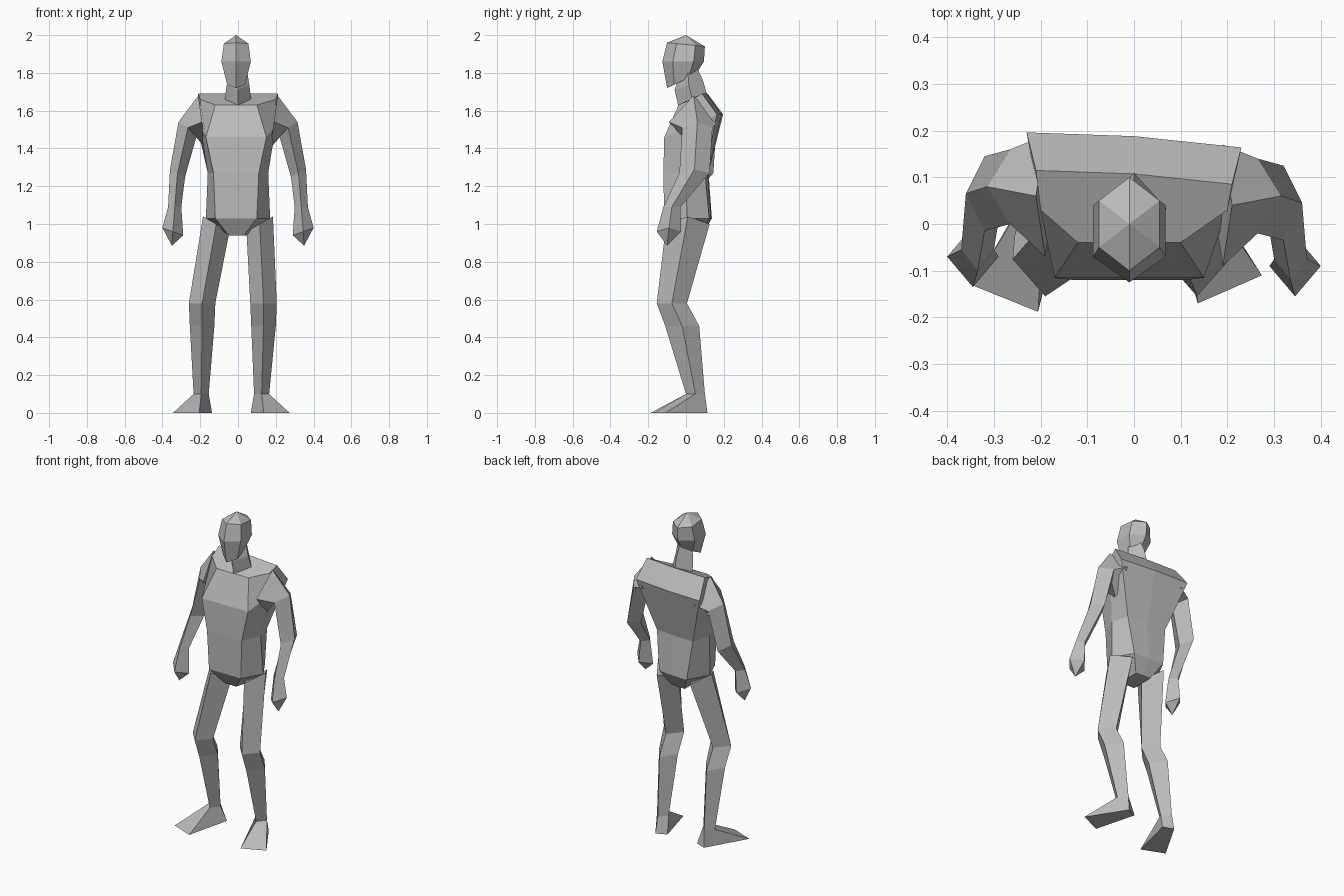
import bpy
import bmesh
from math import sin, cos, tau
from mathutils import Vector

cube = bpy.data.objects.get("Cube")
if cube:
    bpy.data.objects.remove(cube)

GREY = (0.5, 0.5, 0.5, 1)
material = bpy.data.materials.new("plain grey")
material.use_nodes = True
material.diffuse_color = GREY
shader = material.node_tree.nodes["Principled BSDF"]
shader.inputs["Base Color"].default_value = GREY


def ring(sides, x, y, z, width, depth, lift=0, pitch=0):
    """Polygon starting at the front; lift raises the outer side, pitch the back."""
    points = []
    for k in range(sides):
        across, along = sin(tau * k / sides), -cos(tau * k / sides)
        points.append(Vector((x + width * across,
                              y + depth * along,
                              z + lift * across + pitch * along)))
    return points


def torso_ring(z, front, back, chest, side, rear, rise=0):
    """Seven points from half widths: flat front, pointed sides, back with a spine."""
    lean, twist = -.01, .07
    middle = (front + back) / 2
    right = [Vector((lean - chest, front, z)),
             Vector((-side, middle, z + rise / 2)),
             Vector((-rear, back + twist * rear, z + rise))]
    spine = Vector((0, back + twist * rear / 2, z + rise))
    left = [Vector((rear, back - twist * rear, z + rise)),
            Vector((side, middle, z + rise / 2)),
            Vector((lean + chest, front, z))]
    return right + [spine] + left


def loft(name, rings, side=1):
    """Skin a stack of equal rings; a one-point ring closes to a tip."""
    bm = bmesh.new()
    loops = [[bm.verts.new((side * p.x, p.y, p.z)) for p in points]
             for points in rings]
    for lower, upper in zip(loops, loops[1:]):
        count = len(lower)
        for i in range(count):
            j = (i + 1) % count
            if len(upper) == 1:
                bm.faces.new((lower[i], lower[j], upper[0]))
            else:
                bm.faces.new((lower[i], lower[j], upper[j], upper[i]))
    for end in (loops[0], loops[-1]):
        if len(end) > 1:
            bm.faces.new(end)
    bmesh.ops.recalc_face_normals(bm, faces=bm.faces)
    mesh = bpy.data.meshes.new(name)
    bm.to_mesh(mesh)
    bm.free()
    mesh.materials.append(material)
    obj = bpy.data.objects.new(name, mesh)
    bpy.context.collection.objects.link(obj)


def arm(name, side, back):
    """Shoulder, upper arm, elbow, wrist, palm and a pointed fingertip."""
    loft(name, [
        ring(4, .19, .04 + back, 1.54, .02, .13, lift=.14),
        ring(4, .265, .06 + back, 1.51, .05, .08, lift=.03),
        ring(4, .32, .045 + back, 1.27, .04, .08, lift=.02),
        ring(4, .335, back - .075, 1.09, .035, .045),
        ring(4, .345, back - .09, .96, .055, .065, lift=.02),
        [Vector((.35, back - .1, .885))],
    ], side)


def leg(name, side, knee, ankle, toe):
    """Hip, knee, calf and ankle, with a wedge foot turned outward."""
    ankle_ring = ring(4, ankle, .05, .1, .04, .05)
    loft(name + "_leg", [
        ring(4, .115, .01, 1, .07, .115, lift=.04),
        ring(4, knee, -.075, .58, .07, .08),
        ring(4, knee, -.02, .46, .065, .09),
        ankle_ring,
    ], side)
    heel_mid = Vector((ankle - .025, .1, 0))
    toe_mid = Vector((ankle + .08, toe, 0))
    outward = (heel_mid - toe_mid).cross(Vector((0, 0, 1))).normalized()
    sole = [toe_mid - outward * .075, toe_mid + outward * .075,
            heel_mid + outward * .035, heel_mid - outward * .035]
    loft(name + "_foot", [ankle_ring, sole], side)


# Torso from crotch to shoulders
loft("torso", [
    torso_ring(.94, -.06, .08, .04, .05, .05),
    torso_ring(1.03, -.115, .13, .11, .17, .1),
    torso_ring(1.27, -.12, .11, .12, .16, .13),
    torso_ring(1.46, -.115, .18, .16, .2, .23, rise=.12),
    torso_ring(1.63, -.04, .1, .11, .2, .21, rise=.06),
])

# Neck
loft("neck", [
    ring(4, 0, .035, 1.655, .07, .075, pitch=.035),
    ring(4, 0, .015, 1.735, .06, .075, pitch=.025),
    ring(4, 0, .01, 1.8, .05, .05, pitch=.025),
])

# Head from jaw to crown
loft("head", [
    ring(6, -.01, -.025, 1.755, .055, .075, pitch=.035),
    ring(6, -.01, -.015, 1.86, .09, .11),
    ring(6, -.01, 0, 1.95, .075, .1, pitch=-.01),
    [Vector((-.01, 0, 2))],
])

# Limbs: the stance is uneven from left to right
arm("left_arm", 1, 0)
arm("right_arm", -1, .02)
leg("left", 1, .135, .125, -.14)
leg("right", -1, .19, .195, -.16)
